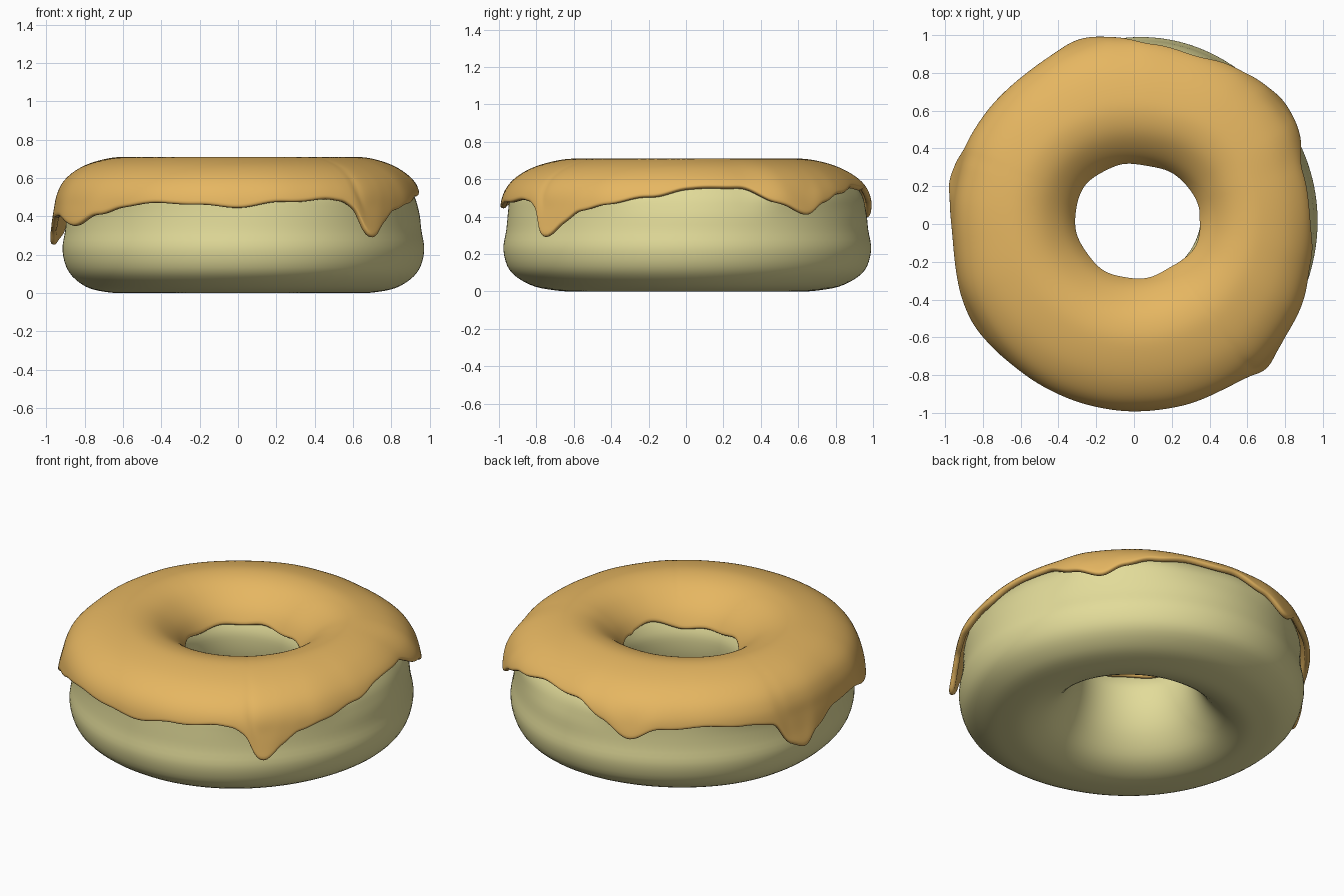
import bpy, bmesh, math
from mathutils import Vector

if "Cube" in bpy.data.objects:
    bpy.data.objects.remove(bpy.data.objects["Cube"])

N = 180
# dough cross-section (radius, height): from bottom, up the outside, over the top, down the hole
PROFILE = [(.60, .004), (.72, .008), (.83, .037), (.925, .11), (.96, .22), (.945, .33), (.935, .43),
           (.922, .51), (.882, .575), (.80, .63), (.69, .665), (.59, .674), (.49, .645), (.395, .57),
           (.34, .48), (.325, .40), (.34, .28), (.39, .16), (.48, .055)]
# icing lower edge: angle in degrees, height
EDGE = [(0, .54), (18, .55), (30, .47), (40, .41), (47, .47), (56, .52), (70, .545), (85, .54),
        (97, .48), (107, .39), (116, .46), (130, .47), (145, .46), (155, .43), (161, .29), (167, .25),
        (173, .32), (184, .40), (197, .40), (212, .35), (222, .41), (232, .45), (246, .475),
        (258, .46), (270, .45), (284, .475), (297, .49), (304, .475), (308, .43), (310.5, .31),
        (313, .28), (316, .32), (319, .37), (325, .43), (334, .47), (348, .50), (360, .54)]
# icing outline seen from above: angle, radius
OUTLINE = [(0, .955), (18, .96), (33, 1.0), (52, 1.0), (75, .975), (90, .985), (103, .995),
           (128, .975), (150, .975), (168, .958), (185, .95), (204, .97), (224, .975), (246, .982),
           (270, .985), (288, .993), (311, 1.0), (330, .985), (348, .96), (360, .955)]
DRIPS = [(40, 10), (107, 9), (166, 8), (212, 12), (312, 5)]


def spline(pts, steps):
    """Closed Catmull-Rom curve through the points."""
    out, n = [], len(pts)
    for i in range(n):
        a, b, c, d = (Vector(pts[(i + k) % n]) for k in (-1, 0, 1, 2))
        for s in range(steps):
            t = s / steps
            out.append(.5 * (2 * b + (c - a) * t + (2 * a - 5 * b + 4 * c - d) * t * t
                             + (3 * b - a - 3 * c + d) * t ** 3))
    return out


def smoothstep(t):
    t = min(1, max(0, t))
    return t * t * (3 - 2 * t)


def smooth_lookup(table, x):
    for (x0, y0), (x1, y1) in zip(table, table[1:]):
        if x0 <= x <= x1:
            return y0 + (y1 - y0) * smoothstep((x - x0) / (x1 - x0))


CURVE = spline(PROFILE, 12)


def at_index(f, offset):
    """Point on the cross-section, moved outward by offset."""
    i = int(f)
    a, b = CURVE[i], CURVE[i + 1]
    d = (CURVE[i + 2] - CURVE[i - 1]).normalized()
    return a.lerp(b, f - i) + Vector((d.y, -d.x)) * offset


def find_z(z, start, stop):
    """Curve index where the height crosses z."""
    for i in range(start, stop):
        z0, z1 = CURVE[i].y, CURVE[i + 1].y
        if (z0 - z) * (z1 - z) <= 0 and z0 != z1:
            return i + (z - z0) / (z1 - z0)


def place(p, a, iced):
    """Turn a cross-section point round the axis with the hand-made unevenness."""
    w = min(1, max(0, (p.x - .32) / .6))
    dough = 1.003 + .026 * math.cos(a) + .005 * math.sin(a) - .02 * math.cos(2 * a) \
        + .004 * math.sin(5 * a + 1)
    icing = smooth_lookup(OUTLINE, math.degrees(a)) / .965
    mix = 1 if iced else smoothstep((p.y - .38) / .2)
    outer = dough + (icing - dough) * mix
    hole = 1 + .04 * math.cos(2 * a) + .02 * math.sin(3 * a)
    r = p.x * (hole * (1 - w) + outer * w)
    return (r * math.cos(a) + .015 * (1 - w), r * math.sin(a) + .02 * (1 - w), p.y)


def build(name, rings, closed, colour):
    bm = bmesh.new()
    vs = [[bm.verts.new(co) for co in ring] for ring in rings]
    m = len(rings[0])
    for i in range(len(vs)):
        j = (i + 1) % len(vs)
        for k in range(m if closed else m - 1):
            l = (k + 1) % m
            bm.faces.new((vs[i][k], vs[j][k], vs[j][l], vs[i][l]))
    bmesh.ops.recalc_face_normals(bm, faces=bm.faces)
    top = max(bm.faces, key=lambda f: f.calc_center_median().z)
    if top.normal.z < 0:
        bmesh.ops.reverse_faces(bm, faces=bm.faces)
    for f in bm.faces:
        f.smooth = True
    me = bpy.data.meshes.new(name)
    bm.to_mesh(me)
    bm.free()
    ob = bpy.data.objects.new(name, me)
    bpy.context.collection.objects.link(ob)
    mat = bpy.data.materials.new(name + " colour")
    mat.diffuse_color = colour
    mat.use_nodes = True
    mat.node_tree.nodes["Principled BSDF"].inputs["Base Color"].default_value = mat.diffuse_color
    me.materials.append(mat)
    return ob


angles = [2 * math.pi * i / N for i in range(N)]

# dough ring
build("dough", [[place(p, a, False) for p in CURVE[::3]] for a in angles], True, (.76, .71, .32, 1))

# icing sheet draped over the dough, with drips
rings = []
for a in angles:
    deg = math.degrees(a)
    z_edge = smooth_lookup(EDGE, deg) - .006 + .004 * math.sin(17 * a)
    z_hole = .485 + .008 * math.sin(3 * a + 2) + .006 * math.sin(8 * a) \
        + .03 * math.exp(-((deg - 340) / 18) ** 2)
    f0, f1 = find_z(z_edge, 48, 118), find_z(z_hole, 134, 182)
    drip = sum(math.exp(-((deg - d) / w) ** 2) for d, w in DRIPS)
    ring = []
    for k in range(37):
        t = k / 36
        lip = math.exp(-(t / .13) ** 2)
        ring.append(place(at_index(f0 + (f1 - f0) * t, .003 + lip * (.006 + .014 * drip)), a, True))
    rings.append(ring)
icing = build("icing", rings, False, (.79, .47, .12, 1))
solid = icing.modifiers.new("thickness", 'SOLIDIFY')
solid.thickness = .032
solid.offset = 1
sub = icing.modifiers.new("rounding", 'SUBSURF')
sub.levels = sub.render_levels = 1
